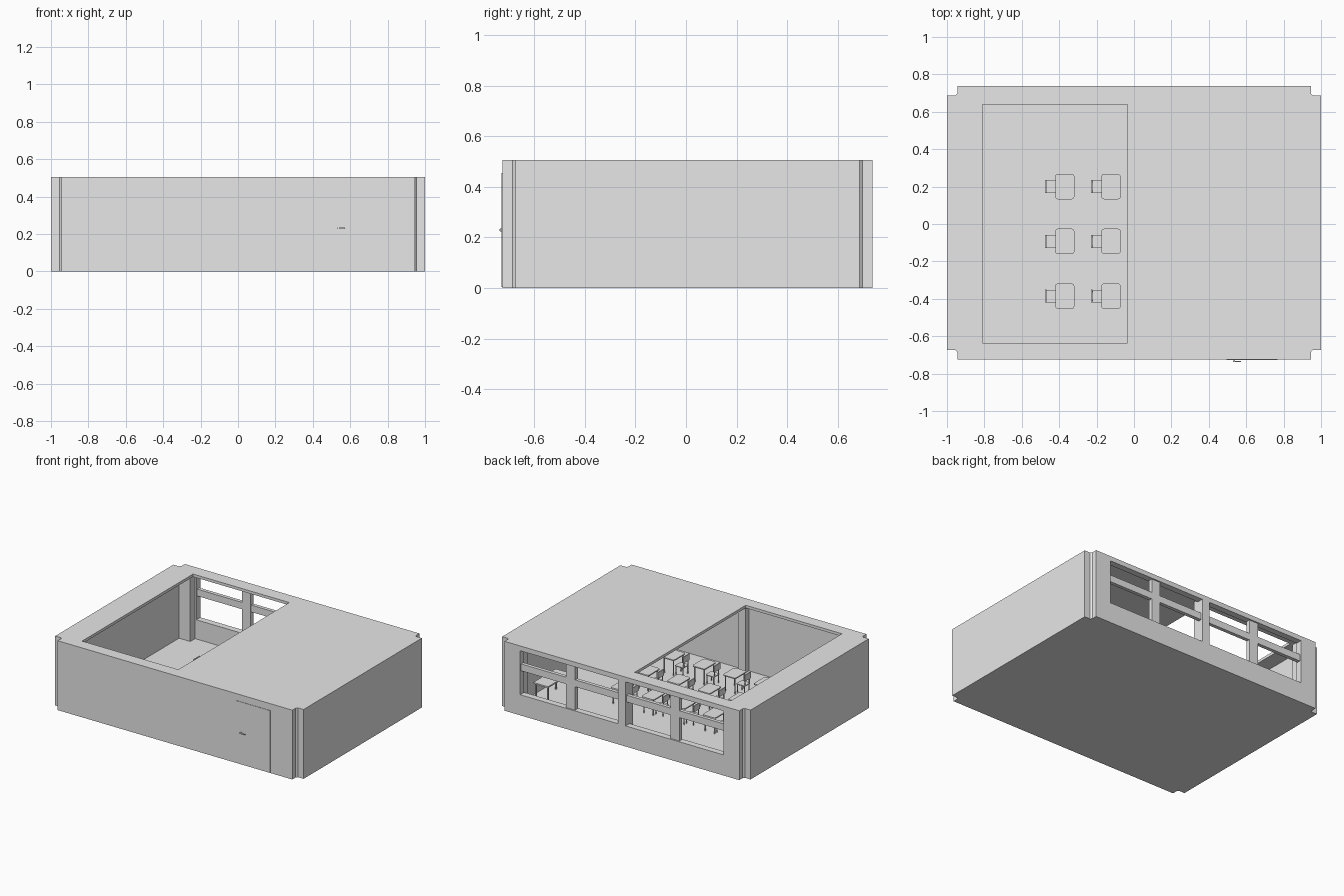
import bpy, bmesh
from mathutils import Vector

if "Cube" in bpy.data.objects:
    bpy.data.objects.remove(bpy.data.objects["Cube"], do_unlink=True)

grey = bpy.data.materials.new("plain_grey")
grey.use_nodes = True
grey.diffuse_color = (0.8, 0.8, 0.8, 1)
grey.node_tree.nodes["Principled BSDF"].inputs["Base Color"].default_value = (0.8, 0.8, 0.8, 1)


def make(name, bm):
    bmesh.ops.recalc_face_normals(bm, faces=bm.faces)
    mesh = bpy.data.meshes.new(name)
    bm.to_mesh(mesh)
    bm.free()
    mesh.materials.append(grey)
    obj = bpy.data.objects.new(name, mesh)
    bpy.context.collection.objects.link(obj)
    return obj


def prism(name, pts, z0, z1):
    bm = bmesh.new()
    face = bm.faces.new([bm.verts.new((x, y, z0)) for x, y in pts])
    out = bmesh.ops.extrude_face_region(bm, geom=[face])
    verts = [v for v in out["geom"] if isinstance(v, bmesh.types.BMVert)]
    bmesh.ops.translate(bm, verts=verts, vec=(0, 0, z1 - z0))
    return make(name, bm)


def box(name, x0, x1, y0, y1, z0, z1):
    return prism(name, [(x0, y0), (x1, y0), (x1, y1), (x0, y1)], z0, z1)


def cut(obj, cutter):
    cutter.hide_render = True
    mod = obj.modifiers.new("cut", "BOOLEAN")
    mod.operation = "DIFFERENCE"
    mod.object = cutter
    bpy.context.view_layer.objects.active = obj
    bpy.ops.object.modifier_apply(modifier="cut")
    bpy.data.objects.remove(cutter, do_unlink=True)


def notched(corner):
    """Mirror one corner's points into a closed outline."""
    loop = []
    for sx, sy in ((1, 1), (-1, 1), (-1, -1), (1, -1)):
        pts = [(sx * x, sy * y + 0.006) for x, y in corner]
        loop += pts if sx == sy else pts[::-1]
    return loop


outer = notched([(1, 0.68), (0.955, 0.68), (0.945, 0.692), (0.945, 0.731)])
inner = notched([(0.92, 0.63), (0.83, 0.63), (0.83, 0.685)])

# Building shell
prism("floor", outer, 0, 0.01)
roof = prism("roof", outer, 0.485, 0.505)
cut(roof, box("roof_opening", -0.81, -0.035, -0.637, 0.64, 0.4, 0.6))
walls = prism("walls", outer, 0.01, 0.485)
cut(walls, prism("room_space", inner, -0.1, 0.6))

# Back windows with cross bars
for side, s in (("left", 1), ("right", -1)):
    a, b = sorted((0.03 * s, 0.82 * s))
    cut(walls, box("window_opening", a, b, 0.6, 0.8, 0.15, 0.47))
    m = 0.42 * s
    box(f"{side}_window_mullion", m - 0.036, m + 0.036, 0.695, 0.727, 0.15, 0.47)
    box(f"{side}_window_bar_inner", min(a, m), max(a, m), 0.70, 0.726, 0.32, 0.37)
    box(f"{side}_window_bar_outer", min(m, b), max(m, b), 0.70, 0.726, 0.32, 0.37)

# Inner pillars at the middle of the long walls
box("front_pillar", -0.03, 0.03, -0.68, -0.64, 0.01, 0.485)
box("back_pillar", -0.03, 0.03, 0.65, 0.692, 0.01, 0.485)

# Door and handle
box("door", 0.495, 0.768, -0.728, -0.72, 0.004, 0.455)
box("door_handle", 0.53, 0.572, -0.737, -0.733, 0.226, 0.234)
box("door_handle_stem", 0.532, 0.54, -0.734, -0.727, 0.224, 0.236)


def legs(name, x, y, hx, hy, top, r):
    for i, sx in enumerate((-1, 1)):
        for j, sy in enumerate((-1, 1)):
            cx, cy = x + sx * hx, y + sy * hy
            box(f"{name}_leg_{i}{j}", cx - r, cx + r, cy - r, cy + r, 0.01, top)


def rounded_slab(name, x, y, hx, hy, z0, z1, radius):
    obj = box(name, x - hx, x + hx, y - hy, y + hy, z0, z1)
    bm = bmesh.new()
    bm.from_mesh(obj.data)
    upright = [e for e in bm.edges
               if abs((e.verts[0].co - e.verts[1].co).normalized().dot(Vector((0, 0, 1)))) > 0.9]
    bmesh.ops.bevel(bm, geom=upright, offset=radius, segments=3, profile=0.5, affect="EDGES")
    bm.to_mesh(obj.data)
    bm.free()


# Rows of pupil desks and chairs
for col in range(4):
    for row in range(3):
        x, y = -0.37 + 0.247 * col, 0.2 - 0.293 * row
        tag = f"{col}_{row}"
        rounded_slab(f"desk_top_{tag}", x, y, 0.051, 0.068, 0.124, 0.132, 0.014)
        legs(f"desk_{tag}", x, y, 0.038, 0.053, 0.124, 0.003)
        cx = x - 0.068
        rounded_slab(f"chair_seat_{tag}", cx, y, 0.034, 0.033, 0.07, 0.076, 0.006)
        legs(f"chair_{tag}", cx, y, 0.028, 0.027, 0.07, 0.0025)
        box(f"chair_back_{tag}", cx - 0.038, cx - 0.031, y - 0.035, y + 0.035, 0.11, 0.155)
        for s in (-1, 1):
            box(f"chair_post_{tag}", cx - 0.034, cx - 0.029,
                y + s * 0.024 - 0.003, y + s * 0.024 + 0.003, 0.07, 0.13)

# Teacher's desk under the covered end
rounded_slab("teacher_desk_top", 0.8, 0.4, 0.06, 0.13, 0.14, 0.15, 0.01)
legs("teacher_desk", 0.8, 0.4, 0.048, 0.115, 0.14, 0.005)
